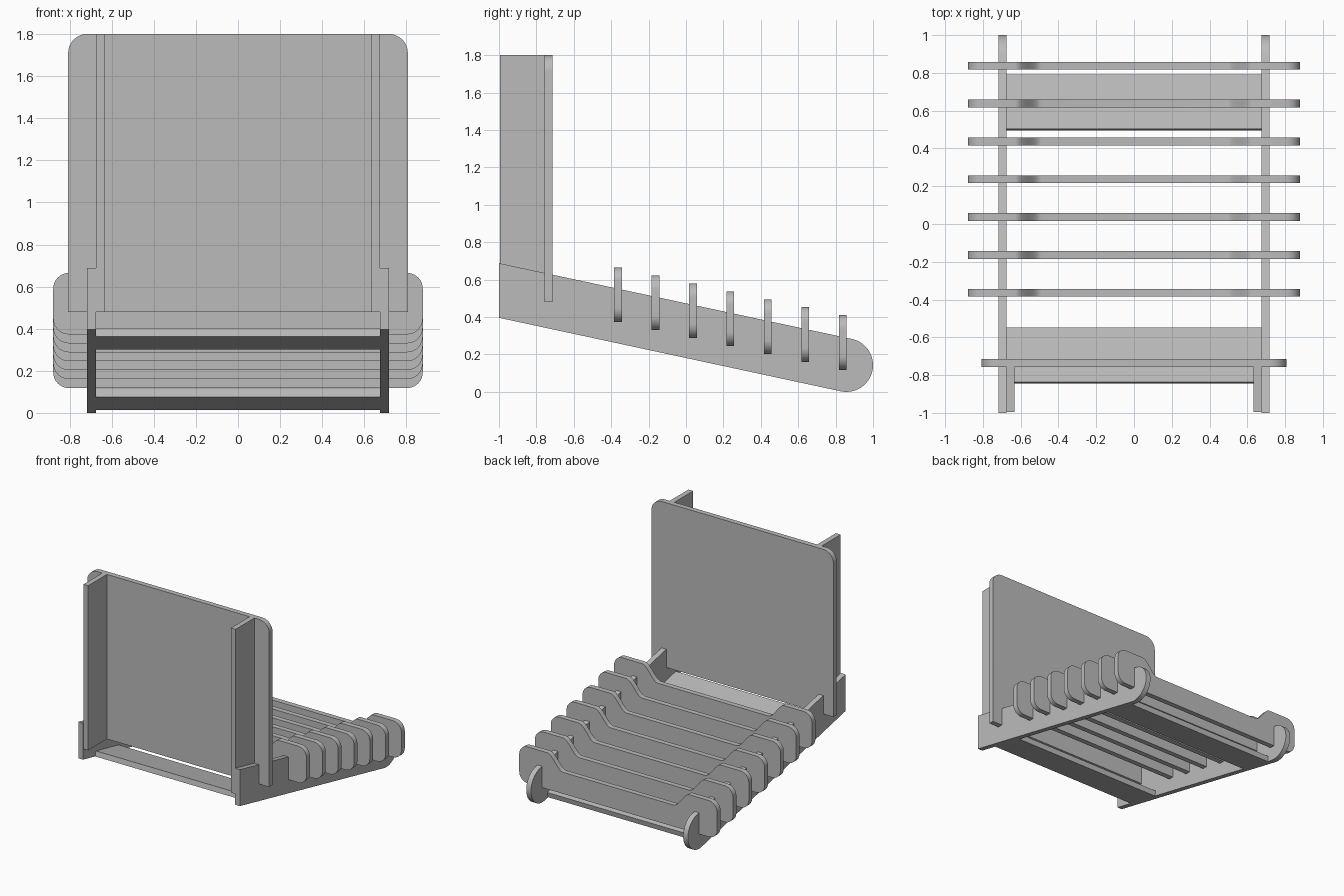
import bpy, bmesh, math
from mathutils import Vector

cube = bpy.data.objects.get("Cube")
if cube:
    bpy.data.objects.remove(cube)

# One flat grey for the whole stand
grey = bpy.data.materials.new("light grey")
grey.use_nodes = True
colour = (0.5, 0.5, 0.5, 1)
grey.diffuse_color = colour
grey.node_tree.nodes["Principled BSDF"].inputs["Base Color"].default_value = colour

SHEET = 0.042                      # sheet thickness
SLOPE = 0.215                      # fall of the base towards the back
TILT = math.atan(SLOPE)


def sheet(name, profile, axis, start, thickness=SHEET):
    """Extrude a flat outline along x (outline in y, z) or y (outline in x, z)."""
    def place(a, b):
        return (start, a, b) if axis == "x" else (a, start, b)
    bm = bmesh.new()
    face = bm.faces.new([bm.verts.new(place(a, b)) for a, b in profile])
    ext = bmesh.ops.extrude_face_region(bm, geom=[face])
    move = Vector((thickness, 0, 0) if axis == "x" else (0, thickness, 0))
    bmesh.ops.translate(bm, vec=move,
                        verts=[v for v in ext["geom"] if isinstance(v, bmesh.types.BMVert)])
    bmesh.ops.recalc_face_normals(bm, faces=bm.faces)
    mesh = bpy.data.meshes.new(name)
    bm.to_mesh(mesh)
    bm.free()
    mesh.materials.append(grey)
    obj = bpy.data.objects.new(name, mesh)
    bpy.context.collection.objects.link(obj)
    bpy.ops.object.select_all(action="DESELECT")
    obj.select_set(True)
    bpy.context.view_layer.objects.active = obj
    bpy.ops.object.shade_smooth_by_angle(angle=math.radians(35))
    return obj


def arc(cx, cz, r, a0, a1, n=10):
    return [(cx + r * math.cos(a0 + (a1 - a0) * i / n),
             cz + r * math.sin(a0 + (a1 - a0) * i / n)) for i in range(n + 1)]


def mirrored(half):
    """Close a right-hand outline with its mirror image."""
    return half + [(-x, z) for x, z in reversed(half)]


def rail_bottom(y):
    return 0.396 - SLOPE * (y + 1)


# Sloping side rails with a rounded back end
RAIL_X = 0.675
rail = [(-1, 0.396), (-1, 0.688)]
rail += arc(0.857, 0.143, 0.143, math.pi / 2 - TILT, -math.pi / 2 - TILT, 32)
# Upright posts standing against the inside of the rails
post = [(-0.995, 0.48), (-0.757, 0.48), (-0.757, 1.8), (-0.995, 1.8)]
for side, s in (("left", 1), ("right", -1)):
    sheet(side + "_rail", rail, "x", s * RAIL_X, s * SHEET)
    sheet(side + "_post", post, "x", s * RAIL_X, -s * SHEET)

# Upright panel with rounded top corners
panel = [(0.807, 0.48)] + arc(0.717, 1.71, 0.09, 0, math.pi / 2)
sheet("upright_panel", mirrored(panel), "y", -0.757)

# Seven cross fins with raised, rounded ends and a dipped middle
WIDTH, HEIGHT, R, DIP = 0.878, 0.292, 0.075, 0.12
for i in range(7):
    z = 0.373 - 0.0425 * i
    half = arc(WIDTH - R, z + R, R, -math.pi / 2, 0)
    half += arc(WIDTH - R, z + HEIGHT - R, R, 0, math.pi / 2)
    for k in range(13):
        t = k / 12
        half.append((0.63 - 0.14 * t, z + HEIGHT - DIP * t * t * (3 - 2 * t)))
    sheet(f"cross_fin_{i + 1}", mirrored(half), "y", -0.385 + 0.2003 * i)

# Tilted boards joining the rails along their lower edge
along = Vector((math.cos(TILT), -math.sin(TILT)))
up = Vector((math.sin(TILT), math.cos(TILT)))
for name, y in (("front_board", -0.845), ("back_board", 0.495)):
    a = Vector((y, rail_bottom(y)))
    b = a + along * 0.295
    board = [tuple(p) for p in (a, b, b + up * SHEET, a + up * SHEET)]
    sheet(name, board, "x", -RAIL_X, 2 * RAIL_X)
